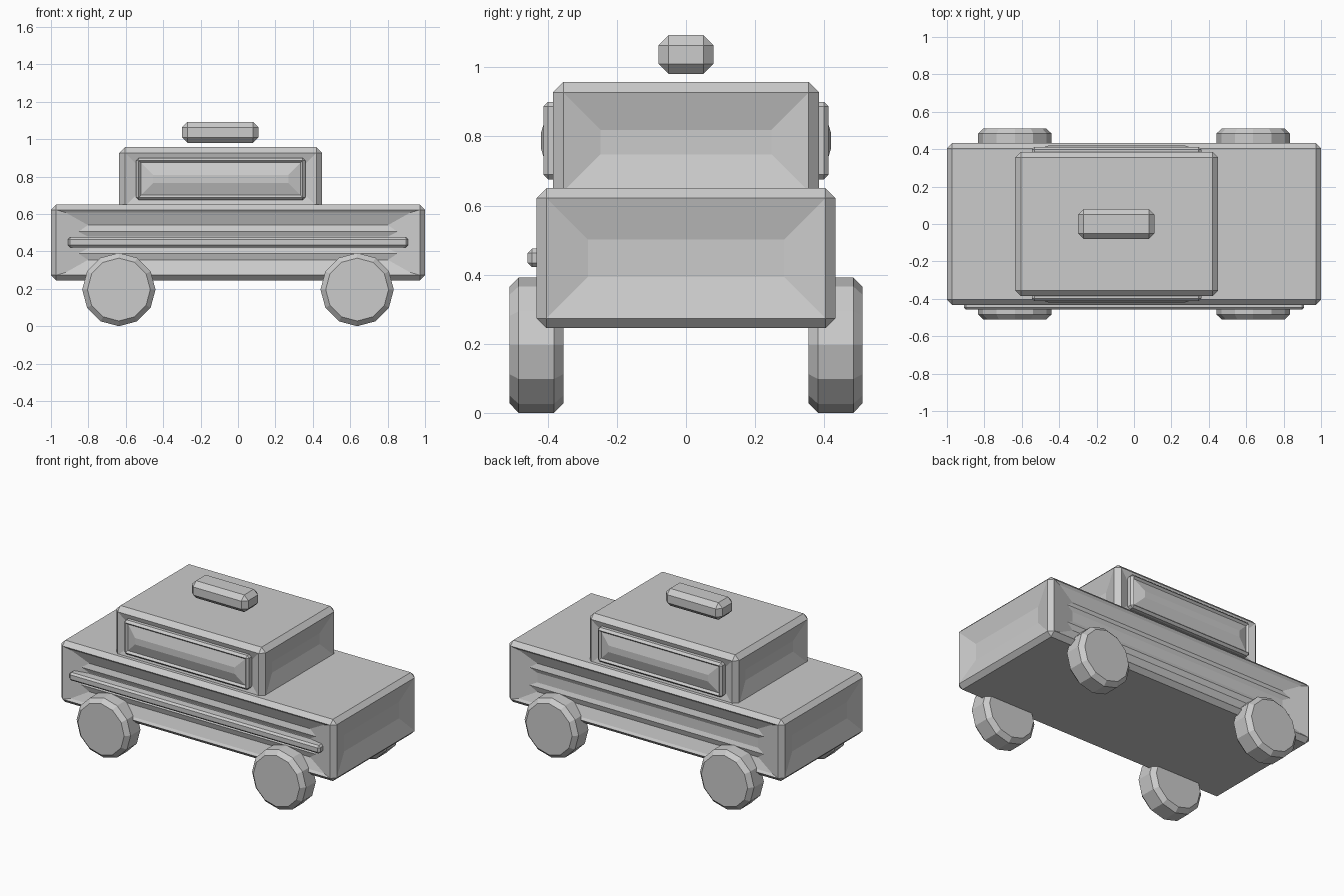
import bpy, bmesh, math
from mathutils import Matrix, Vector

if "Cube" in bpy.data.objects:
    bpy.data.objects.remove(bpy.data.objects["Cube"])

grey = bpy.data.materials.new("plain grey")
grey.diffuse_color = (0.6, 0.6, 0.6, 1)
grey.use_nodes = True
grey.node_tree.nodes["Principled BSDF"].inputs["Base Color"].default_value = grey.diffuse_color


def finish(bm, name):
    bmesh.ops.recalc_face_normals(bm, faces=bm.faces)
    mesh = bpy.data.meshes.new(name)
    bm.to_mesh(mesh)
    bm.free()
    mesh.materials.append(grey)
    obj = bpy.data.objects.new(name, mesh)
    bpy.context.collection.objects.link(obj)
    return obj


def chamfer_box(lo, hi, bevel):
    lo, hi = Vector(lo), Vector(hi)
    bm = bmesh.new()
    bmesh.ops.create_cube(bm, size=1)
    for v in bm.verts:
        v.co = Vector([(lo[i] + hi[i]) / 2 + v.co[i] * (hi[i] - lo[i]) for i in range(3)])
    bmesh.ops.bevel(bm, geom=bm.edges[:], offset=bevel, segments=1,
                    affect='EDGES', profile=0.5)
    bm.normal_update()
    return bm


def face_towards(bm, direction):
    d = Vector(direction)
    faces = [f for f in bm.faces if f.normal.dot(d) > 0.99]
    return max(faces, key=lambda f: f.calc_area())


def inset(bm, face, thickness, depth):
    bmesh.ops.inset_individual(bm, faces=[face], thickness=thickness, depth=depth,
                               use_even_offset=True)
    bm.normal_update()


# Body: dished ends, ribbed recess along both sides
bm = chamfer_box((-1, -0.432, 0.245), (1, 0.432, 0.65), 0.028)
for s in (-1, 1):
    inset(bm, face_towards(bm, (s, 0, 0)), 0.12, -0.03)

# half of the rib profile: (height from the middle, share of full depth)
half = [(0.1745, 0), (0.16, 0.3), (0.093, 1), (0.058, 0.7), (0.032, 1)]
profile = half + [(-z, d) for z, d in reversed(half)]
DEPTH, RUN = 0.035, 0.17
for s in (-1, 1):
    panel = face_towards(bm, (0, s, 0))
    bmesh.ops.delete(bm, geom=[panel], context='FACES_ONLY')
    rows = []
    for z, d in profile:
        x, y = 0.972 - RUN * d, s * (0.432 - DEPTH * d)
        rows.append([bm.verts.new((sx * x, y, 0.4475 + z)) for sx in (-1, 1)])
    for a, b in zip(rows, rows[1:]):
        bm.faces.new((a[0], a[1], b[1], b[0]))
    # sloping end walls of the recess
    for i in (0, 1):
        bm.faces.new([r[i] for r in rows])
bmesh.ops.remove_doubles(bm, verts=bm.verts[:], dist=0.001)
finish(bm, "body")

# Cabin with dished walls
bm = chamfer_box((-0.635, -0.385, 0.61), (0.45, 0.385, 0.957), 0.03)
for d in ((1, 0, 0), (-1, 0, 0), (0, 1, 0), (0, -1, 0)):
    inset(bm, face_towards(bm, d), 0.108, -0.03)
finish(bm, "cabin")

# Side windows: frame, groove and raised pane
for s, side in ((-1, "front"), (1, "back")):
    y0, y1 = sorted((s * 0.34, s * 0.413))
    bm = chamfer_box((-0.545, y0, 0.675), (0.36, y1, 0.9), 0.014)
    pane = face_towards(bm, (0, s, 0))
    inset(bm, pane, 0.012, -0.013)
    inset(bm, pane, 0.065, 0.02)
    finish(bm, side + "_window")

# Trim strip along the front side
finish(chamfer_box((-0.91, -0.458, 0.422), (0.91, -0.38, 0.475), 0.012), "side_trim")

# Roof lamp
finish(chamfer_box((-0.3, -0.08, 0.98), (0.11, 0.08, 1.093), 0.03), "roof_lamp")

# Wheels
for sx, end in ((-1, "left"), (1, "right")):
    for sy, side in ((-1, "front"), (1, "back")):
        bm = bmesh.new()
        bmesh.ops.create_cone(
            bm, cap_ends=True, segments=12, radius1=0.196, radius2=0.196, depth=0.156,
            matrix=Matrix.Translation((sx * 0.637, sy * 0.433, 0.196))
            @ Matrix.Rotation(math.pi / 2, 4, 'X') @ Matrix.Rotation(math.pi / 2, 4, 'Z'))
        rims = [e for e in bm.edges if abs(e.verts[0].co.y - e.verts[1].co.y) < 0.01]
        bmesh.ops.bevel(bm, geom=rims, offset=0.027, segments=1, affect='EDGES', profile=0.5)
        finish(bm, f"{side}_{end}_wheel")
